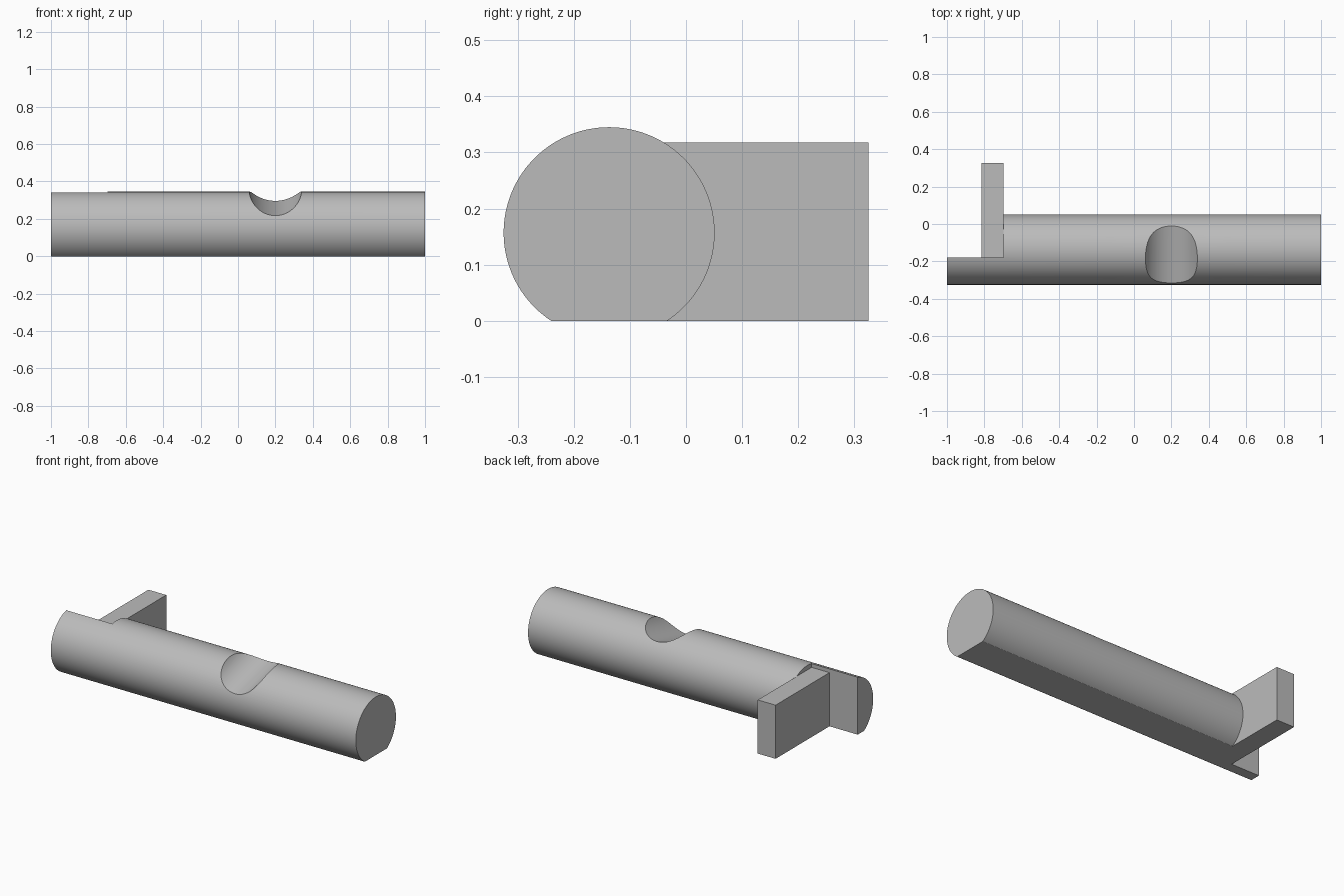
import bpy, bmesh, math
from mathutils import Matrix

cube = bpy.data.objects.get("Cube")
if cube:
    bpy.data.objects.remove(cube)

grey = bpy.data.materials.new("plain grey")
grey.use_nodes = True
color = (0.5, 0.5, 0.5, 1)
grey.diffuse_color = color
grey.node_tree.nodes["Principled BSDF"].inputs["Base Color"].default_value = color

RADIUS, AXIS_Y, AXIS_Z = 0.188, -0.137, 0.157
STEP_X, STEP_Y = -0.698, -0.18


def finish(name, bm):
    bmesh.ops.recalc_face_normals(bm, faces=bm.faces)
    mesh = bpy.data.meshes.new(name)
    bm.to_mesh(mesh)
    bm.free()
    mesh.materials.append(grey)
    obj = bpy.data.objects.new(name, mesh)
    bpy.context.collection.objects.link(obj)
    return obj


def box(name, low, high):
    bm = bmesh.new()
    size = [b - a for a, b in zip(low, high)]
    mid = [(a + b) / 2 for a, b in zip(low, high)]
    bmesh.ops.create_cube(bm, size=1, matrix=Matrix.Translation(mid) @ Matrix.Diagonal((*size, 1)))
    return finish(name, bm)


def cut(target, cutter):
    cutter.hide_render = True
    mod = target.modifiers.new("cut", "BOOLEAN")
    mod.operation = "DIFFERENCE"
    mod.solver = "EXACT"
    mod.object = cutter
    bpy.context.view_layer.objects.active = target
    bpy.ops.object.modifier_apply(modifier=mod.name)
    bpy.data.objects.remove(cutter)


# Round bar: an arc closed by the flat underside, extruded along x
bm = bmesh.new()
start = -math.asin(AXIS_Z / RADIUS)
sweep = math.pi - 2 * start
steps = 112
ring = []
for i in range(steps + 1):
    a = start + sweep * i / steps
    ring.append(bm.verts.new((-1, AXIS_Y + RADIUS * math.cos(a), AXIS_Z + RADIUS * math.sin(a))))
end = bm.faces.new(ring)
side = bmesh.ops.extrude_face_region(bm, geom=[end])
bmesh.ops.translate(bm, vec=(2, 0, 0), verts=[v for v in side["geom"] if isinstance(v, bmesh.types.BMVert)])
bar = finish("bar", bm)

# Flat step at the right end
cut(bar, box("step_cutter", (-1.2, STEP_Y, -0.2), (STEP_X, 0.5, 0.6)))

# Tilted round notch across the top; its floor rises from front to back
NOTCH_R, tilt = 0.156, math.radians(14.5)
floor_y, floor_z = -0.162, 0.257
bm = bmesh.new()
centre = (0.2, floor_y - NOTCH_R * math.sin(tilt), floor_z + NOTCH_R * math.cos(tilt))
place = Matrix.Translation(centre) @ Matrix.Rotation(tilt + math.pi / 2, 4, "X")
bmesh.ops.create_cone(bm, cap_ends=True, segments=128, radius1=NOTCH_R, radius2=NOTCH_R, depth=1.4, matrix=place)
cut(bar, finish("notch_cutter", bm))

bpy.ops.object.select_all(action="DESELECT")
bar.select_set(True)
bpy.context.view_layer.objects.active = bar
bpy.ops.object.shade_smooth_by_angle(angle=math.radians(25))

# Plate standing out from the step towards the back
box("back_plate", (-0.815, STEP_Y, 0), (STEP_X, 0.325, 0.318))
